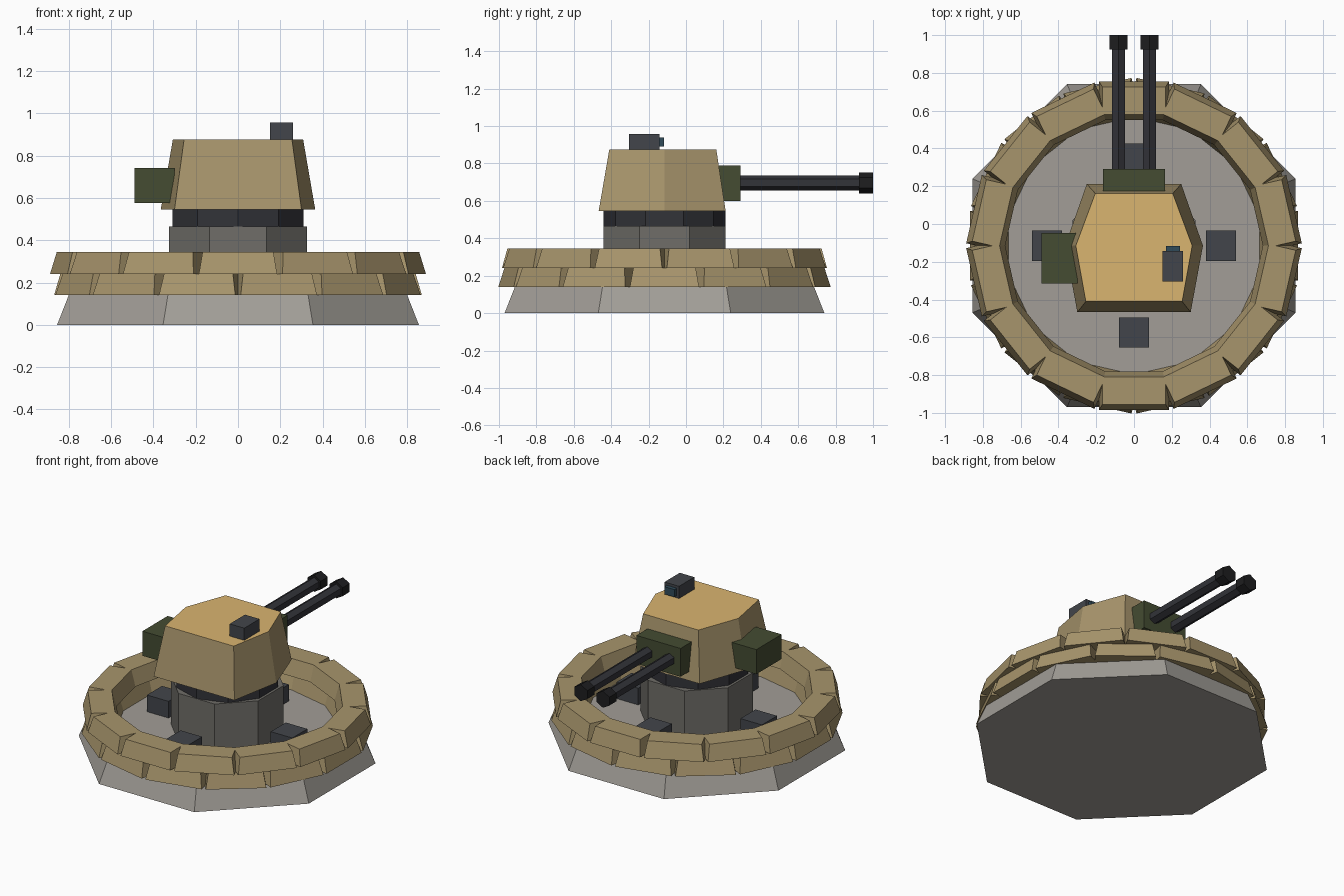
import bpy
from math import sin, cos, pi

if "Cube" in bpy.data.objects:
    bpy.data.objects.remove(bpy.data.objects["Cube"])

CY = -0.115  # y of the emplacement's axis


def material(name, rgb):
    m = bpy.data.materials.new(name)
    m.diffuse_color = (*rgb, 1)
    m.use_nodes = True
    m.node_tree.nodes["Principled BSDF"].inputs["Base Color"].default_value = m.diffuse_color
    return m


SAND = material("sand", (0.39, 0.30, 0.15))
ROOF = material("roof_tan", (0.70, 0.46, 0.16))
GREEN = material("dark_green", (0.058, 0.072, 0.032))
SLATE = material("slate", (0.055, 0.06, 0.07))
GUN = material("gunmetal", (0.032, 0.033, 0.04))
BLACK = material("muzzle_black", (0.013, 0.013, 0.014))
STONE = material("concrete", (0.36, 0.34, 0.31))
PLINTH = material("dark_concrete", (0.16, 0.155, 0.14))
GLASS = material("lens_glass", (0.03, 0.07, 0.10))


def loft(name, lower, upper, mat):
    """Solid between two matching rings of points; the last face is the upper cap."""
    n = len(lower)
    faces = [(i, (i + 1) % n, n + (i + 1) % n, n + i) for i in range(n)]
    faces += [tuple(reversed(range(n))), tuple(range(n, 2 * n))]
    mesh = bpy.data.meshes.new(name)
    mesh.from_pydata(lower + upper, [], faces)
    mesh.materials.append(mat)
    ob = bpy.data.objects.new(name, mesh)
    bpy.context.collection.objects.link(ob)
    return ob


def ngon(n, r, z, phase):
    return [(r * cos(phase + 2 * pi * i / n), CY + r * sin(phase + 2 * pi * i / n), z)
            for i in range(n)]


def rect(hx, hy, z):
    return [(-hx, -hy, z), (hx, -hy, z), (hx, hy, z), (-hx, hy, z)]


def box(name, x, y, z, mat):
    def ring(h):
        return [(x[0], y[0], h), (x[1], y[0], h), (x[1], y[1], h), (x[0], y[1], h)]
    return loft(name, ring(z[0]), ring(z[1]), mat)


def hex_rod(name, x, z, r, y0, y1, mat):
    def ring(y):
        return [(x + r * sin(pi * i / 3), y, z + r * cos(pi * i / 3)) for i in range(6)]
    return loft(name, ring(y0), ring(y1), mat)


# Octagonal foundation, pedestal and ten-sided turning ring
k = cos(pi / 8)
loft("foundation", ngon(8, 0.855 / k, 0, pi / 8), ngon(8, 0.80 / k, 0.14, pi / 8), STONE)
loft("pedestal", ngon(8, 0.325 / k, 0.13, pi / 8), ngon(8, 0.325 / k, 0.465, pi / 8), PLINTH)
loft("turning_ring", ngon(10, 0.325, 0.46, pi / 2), ngon(10, 0.325, 0.55, pi / 2), GUN)

# Two staggered courses of tapered sandbags
for course, (z0, z1, shift) in enumerate([(0.14, 0.24, 0.5), (0.24, 0.345, 0)]):
    for i in range(14):
        a = 2 * pi * (i + shift) / 14
        bag = loft(f"sandbag_{course}_{i}", rect(0.185, 0.102, z0), rect(0.167, 0.073, z1), SAND)
        bag.location = (0.767 * sin(a), CY - 0.767 * cos(a), 0)
        bag.rotation_euler.z = a

# Ammunition boxes on the floor around the pedestal
for i in range(4):
    x, y = 0.46 * cos(i * pi / 2), CY + 0.46 * sin(i * pi / 2)
    box(f"floor_box_{i}", (x - 0.08, x + 0.08), (y - 0.08, y + 0.08), (0.135, 0.252), SLATE)


# Six-sided turret with a differently coloured roof
def turret_ring(rear, mid, nose, y_rear, y_nose, z):
    right = [(rear, y_rear, z), (mid, CY, z), (nose, y_nose, z)]
    return right + [(-x, y, h) for x, y, h in reversed(right)]


turret = loft("turret", turret_ring(0.30, 0.365, 0.25, -0.467, 0.212, 0.545),
              turret_ring(0.255, 0.308, 0.205, -0.41, 0.162, 0.875), SAND)
turret.data.materials.append(ROOF)
turret.data.polygons[-1].material_index = 1

# Gun mount and side pod
box("gun_mount", (-0.164, 0.164), (0.12, 0.292), (0.60, 0.79), GREEN)
box("side_pod", (-0.49, -0.30), (-0.315, -0.047), (0.575, 0.74), GREEN)

# Twin barrels with muzzles
for side, x in (("left", -0.082), ("right", 0.082)):
    hex_rod(f"barrel_{side}", x, 0.696, 0.04, 0.25, 0.95, GUN)
    hex_rod(f"muzzle_{side}", x, 0.696, 0.056, 0.925, 1.0, BLACK)

# Roof sight
box("sight", (0.152, 0.26), (-0.305, -0.143), (0.87, 0.957), SLATE)
box("sight_lens", (0.169, 0.243), (-0.15, -0.117), (0.89, 0.94), GLASS)
